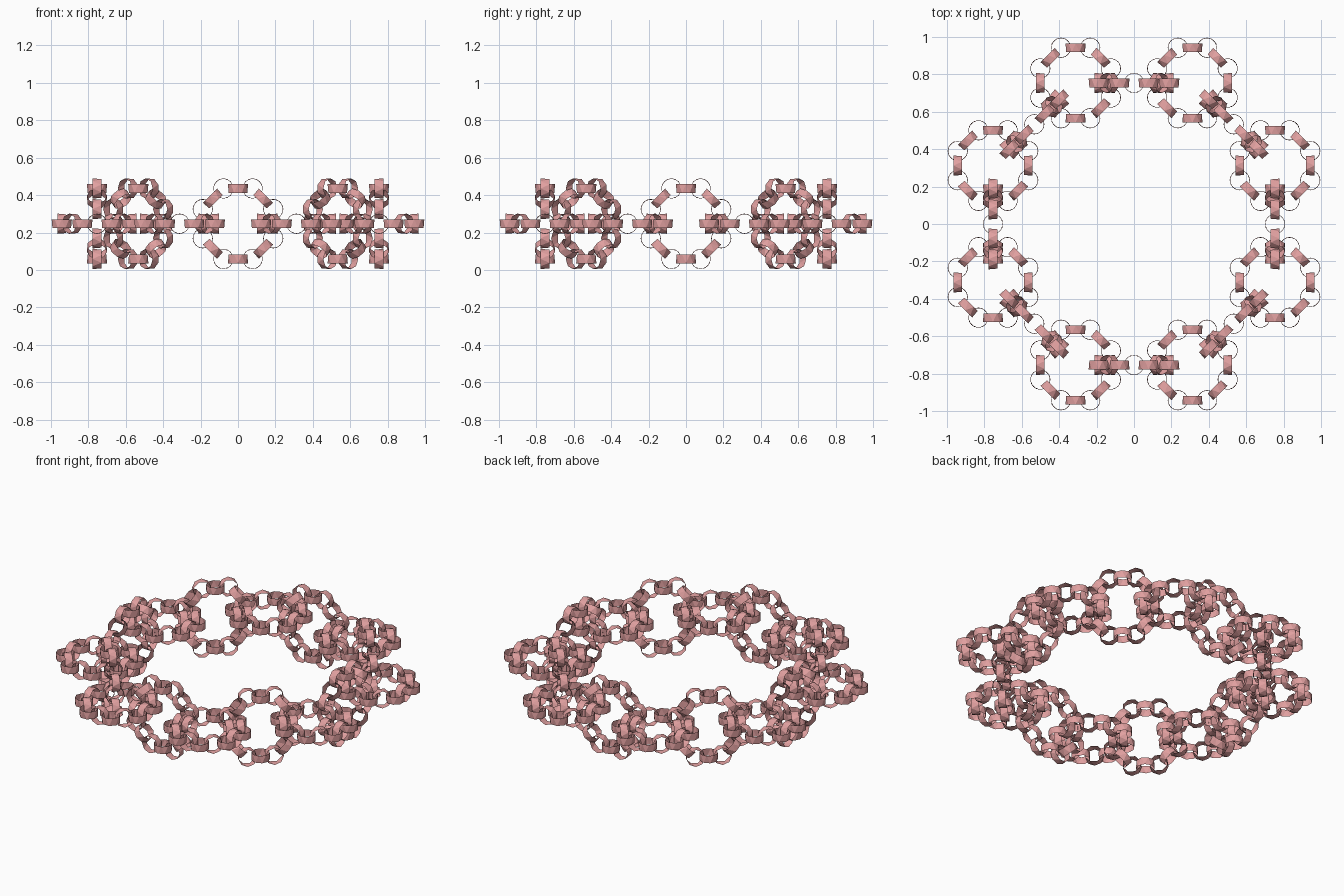
import bpy, bmesh
from math import pi, cos, sin
from mathutils import Matrix

if "Cube" in bpy.data.objects:
    bpy.data.objects.remove(bpy.data.objects["Cube"])

N = 8             # links per ring: N in the ring plane, N across it
R = 0.816         # corner radius of the large octagon
S = 0.25          # size ratio between levels
Z0 = 0.247

mat = bpy.data.materials.new("rose")
mat.diffuse_color = (0.75, 0.35, 0.35, 1)
mat.use_nodes = True
mat.node_tree.nodes["Principled BSDF"].inputs["Base Color"].default_value = mat.diffuse_color


def placements(r):
    """Flat links at octagon corners, upright links at edge middles."""
    out = []
    for k in range(N):
        turn = Matrix.Rotation(k * 2 * pi / N, 4, 'Z')
        out.append(Matrix.Rotation((k + .5) * 2 * pi / N, 4, 'Z')
                   @ Matrix.Translation((r, 0, 0)) @ Matrix.Rotation(pi / N, 4, 'Z'))
        out.append(turn @ Matrix.Translation((r * cos(pi / N), 0, 0))
                   @ Matrix.Rotation(pi / 2, 4, 'X')
                   @ Matrix.Rotation(pi / 2, 4, 'Y'))
    return out


def add_band(bm, m, r=0.054, h=0.023):
    """Smallest link: open faceted band of triangles."""
    lo, hi = [], []
    for k in range(N):
        a = 2 * pi * k / N + pi / N
        b = a + pi / N
        lo.append(bm.verts.new(m @ Matrix.Translation((r * cos(a), r * sin(a), -h)).translation))
        hi.append(bm.verts.new(m @ Matrix.Translation((r * cos(b), r * sin(b), h)).translation))
    for k in range(N):
        j = (k + 1) % N
        bm.faces.new((lo[k], lo[j], hi[k]))
        bm.faces.new((hi[k], lo[j], hi[j]))


# one object per mid-size ring
for i, big in enumerate(placements(R)):
    bm = bmesh.new()
    for small in placements(R * S):
        add_band(bm, Matrix.Translation((0, 0, Z0)) @ big @ small)
    name = ("flat_chain_ring" if i % 2 == 0 else "upright_chain_ring") + f"_{i // 2}"
    me = bpy.data.meshes.new(name)
    bm.to_mesh(me)
    bm.free()
    me.materials.append(mat)
    bpy.context.collection.objects.link(bpy.data.objects.new(name, me))
